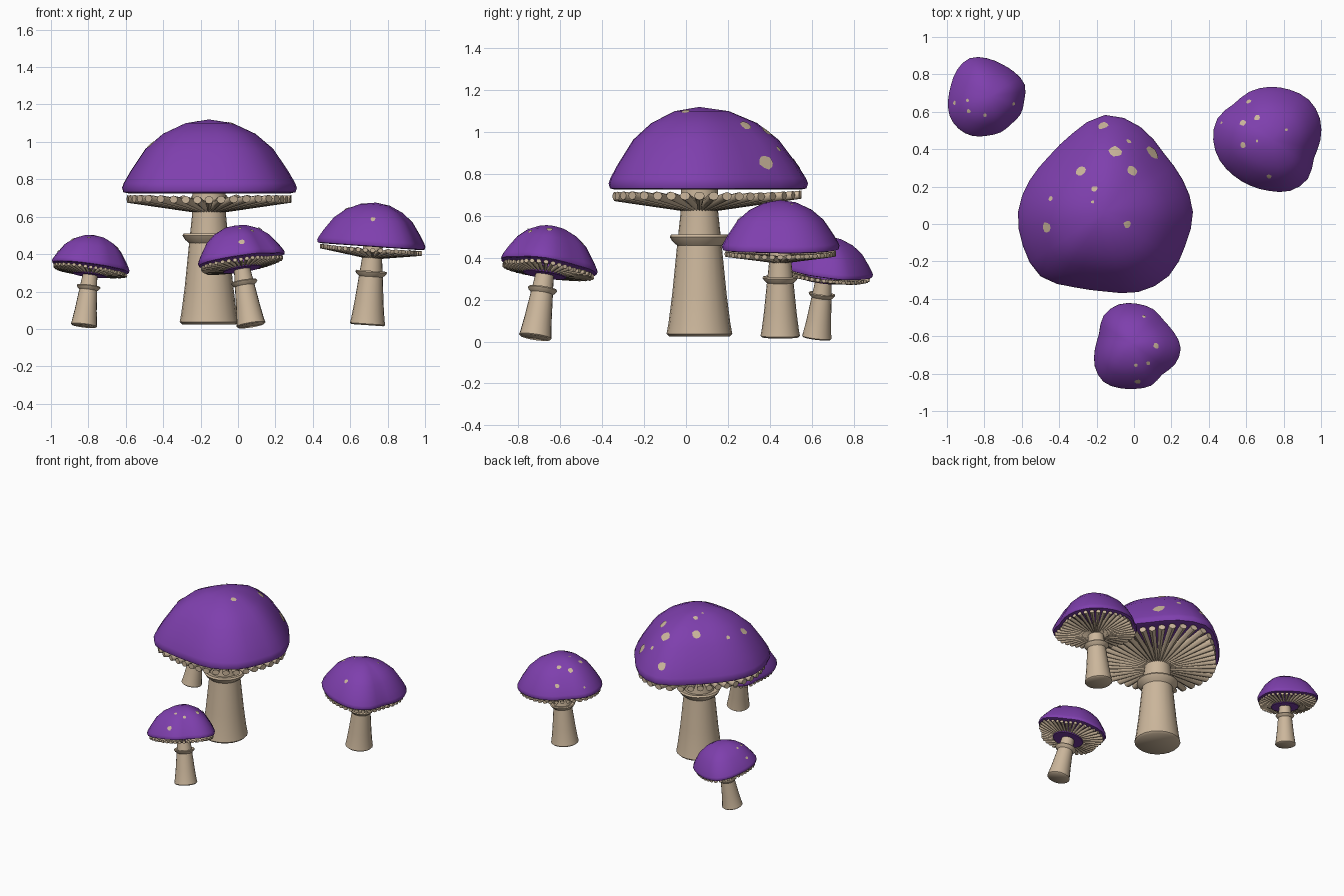
import bpy, bmesh, math, random
from mathutils import Vector, Matrix
from mathutils.bvhtree import BVHTree

if "Cube" in bpy.data.objects:
    bpy.data.objects.remove(bpy.data.objects["Cube"])

random.seed(3)


def material(name, rgb):
    m = bpy.data.materials.new(name)
    m.diffuse_color = (*rgb, 1)
    m.use_nodes = True
    m.node_tree.nodes["Principled BSDF"].inputs["Base Color"].default_value = m.diffuse_color
    return m


PURPLE = material("purple_cap", (0.21, 0.05, 0.42))
BEIGE = material("beige_flesh", (0.60, 0.47, 0.33))


def finish(name, bm, mat, angle=50, fix=True):
    if fix:
        bmesh.ops.recalc_face_normals(bm, faces=bm.faces)
    me = bpy.data.meshes.new(name)
    bm.to_mesh(me)
    bm.free()
    ob = bpy.data.objects.new(name, me)
    bpy.context.collection.objects.link(ob)
    me.materials.append(mat)
    bpy.ops.object.select_all(action='DESELECT')
    ob.select_set(True)
    bpy.context.view_layer.objects.active = ob
    bpy.ops.object.shade_smooth_by_angle(angle=math.radians(angle))
    return ob


def outline(radii, ang):
    """Smooth closed curve through evenly spaced polar radii."""
    n = len(radii)
    f = (ang / math.tau % 1) * n
    i, t = int(f) % n, f - int(f)
    a, b, c, d = (radii[(i + k) % n] for k in (-1, 0, 1, 2))
    return b + 0.5 * t * (c - a + t * (2*a - 5*b + 4*c - d + t * (3*(b - c) + d - a)))


def lathe(profile, M, sides, radius=lambda a: 1, closed=False):
    """Sweep (radius, height) points round the axis; radius 0 makes a pole."""
    bm = bmesh.new()
    rings = []
    for r, h in profile:
        if r == 0:
            rings.append([bm.verts.new(M @ Vector((0, 0, h)))] * sides)
            continue
        ring = []
        for k in range(sides):
            a = math.tau * k / sides
            R = r * radius(a)
            ring.append(bm.verts.new(M @ Vector((R * math.cos(a), R * math.sin(a), h))))
        rings.append(ring)
    pairs = list(zip(rings, rings[1:]))
    if closed:
        pairs.append((rings[-1], rings[0]))
    for p, q in pairs:
        for k in range(sides):
            j = (k + 1) % sides
            bm.faces.new(list(dict.fromkeys((p[k], p[j], q[j], q[k]))))
    bmesh.ops.recalc_face_normals(bm, faces=bm.faces)
    return bm


CAP = [(0, 1.095), (.27, 1.075), (.53, 1.018), (.73, .938), (.90, .82), (.98, .755),
       (1, .73), (.985, .706), (.93, .70), (0, .70)]
STEM = [(0, 0), (.145, 0), (.157, .012), (.148, .06), (.13, .2), (.108, .42), (.09, .59),
        (.088, .71), (0, .71)]
RING = [(.09, .42), (.128, .452), (.142, .474), (.135, .486), (.09, .478)]


def gills(M, radius, inner, count=40):
    bm = bmesh.new()
    for g in range(count):
        a = math.tau * g / count
        d, s = Vector((math.cos(a), math.sin(a), 0)), Vector((-math.sin(a), math.cos(a), 0))
        outer = .94 * radius(a)
        ends = []
        for r in (inner, outer):
            t = (r - .09) / (.44 - .09)
            w, hh, z = .011 + .014 * t, .026 - .006 * t, .625 + .045 * t
            ends.append([bm.verts.new(M @ (d * r + s * (w * math.cos(q)) +
                        Vector((0, 0, z + hh * math.sin(q)))))
                        for q in (math.tau * k / 8 for k in range(8))])
        for k in range(8):
            j = (k + 1) % 8
            bm.faces.new((ends[0][k], ends[0][j], ends[1][j], ends[1][k]))
        bm.faces.new(ends[0])
        bm.faces.new(ends[1])
    return bm


def spots(tree, places):
    """Thin patches laid on the cap at (x, y, radius)."""
    bm = bmesh.new()
    for x, y, r in places:
        p, n, _, _ = tree.ray_cast(Vector((x, y, 3)), Vector((0, 0, -1)))
        if p is None:
            continue
        u = n.orthogonal().normalized()
        v = n.cross(u)
        mid = bm.verts.new(p + n * .004)
        rim = []
        for k in range(9):
            a = math.tau * k / 9
            q = p + (u * math.cos(a) + v * math.sin(a)) * r * random.uniform(.85, 1.15)
            hit = tree.ray_cast(q + n * .1, -n)[0] or q
            rim.append(bm.verts.new(hit + n * .004))
        for k in range(9):
            bm.faces.new((mid, rim[k], rim[(k + 1) % 9]))
    return bm


def mushroom(tag, base, lean, scale, radii, collar, places):
    turn = Vector((0, 0, 1)).rotation_difference(Vector((*lean, 1)))
    M = Matrix.Translation(base) @ turn.to_matrix().to_4x4() @ Matrix.Scale(scale, 4)
    radius = lambda a: outline(radii, a) / scale
    cap = lathe(CAP, M, 32, radius)
    tree = BVHTree.FromBMesh(cap)
    finish(tag + "_cap", cap, PURPLE)
    finish(tag + "_spots", spots(tree, places), BEIGE, fix=False)
    finish(tag + "_stem", lathe(STEM, M, 20), BEIGE)
    finish(tag + "_stem_ring", lathe(RING, M, 24, closed=True), BEIGE)
    finish(tag + "_gills", gills(M, radius, .19 if collar else .08), BEIGE)
    if collar:  # purple disc showing between gills and stem
        finish(tag + "_collar", lathe([(.08, .612), (.205, .612), (.215, .625), (.215, .69),
                                       (.08, .69)], M, 24, closed=True), PURPLE)


mushroom("large", (-.155, .064, .025), (0, 0), 1,
         [.47, .45, .445, .493, .519, .455, .423, .438, .465, .475, .487, .435, .425, .463, .483, .465],
         False,
         [(-.166, .524, .03), (-.10, .385, .034), (-.03, .44, .015), (-.01, .283, .028),
          (.096, .38, .04), (-.283, .283, .028), (-.21, .187, .016), (-.22, .118, .009),
          (-.444, .134, .014), (-.465, -.02, .028), (-.037, 0, .02)])

mushroom("front", (.07, -.72, .018), (-.16, .15), .5,
         [.24, .22, .21, .23, .243, .26, .255, .22, .225, .243, .25, .23, .217, .217, .20, .227],
         True,
         [(.053, -.497, .01), (.118, -.652, .016), (.01, -.754, .01), (.075, -.743, .012),
          (.02, -.84, .017)])

mushroom("back_left", (-.824, .624, .015), (.12, .12), .45,
         [.20, .22, .212, .21, .225, .243, .228, .21, .21, .22, .22, .21, .192, .188, .182, .195],
         True,
         [(-.957, .647, .012), (-.888, .66, .009), (-.882, .604, .012), (-.797, .583, .01),
          (-.647, .642, .01)])

mushroom("right", (.692, .45, .02), (.07, 0), .6,
         [.275, .295, .302, .29, .283, .278, .27, .30, .30, .287, .27, .265, .273, .295, .294, .26],
         False,
         [(.615, .652, .015), (.583, .54, .018), (.658, .567, .016), (.583, .422, .016),
          (.658, .444, .007), (.813, .503, .008), (.722, .257, .015), (.47, .54, .008)])
